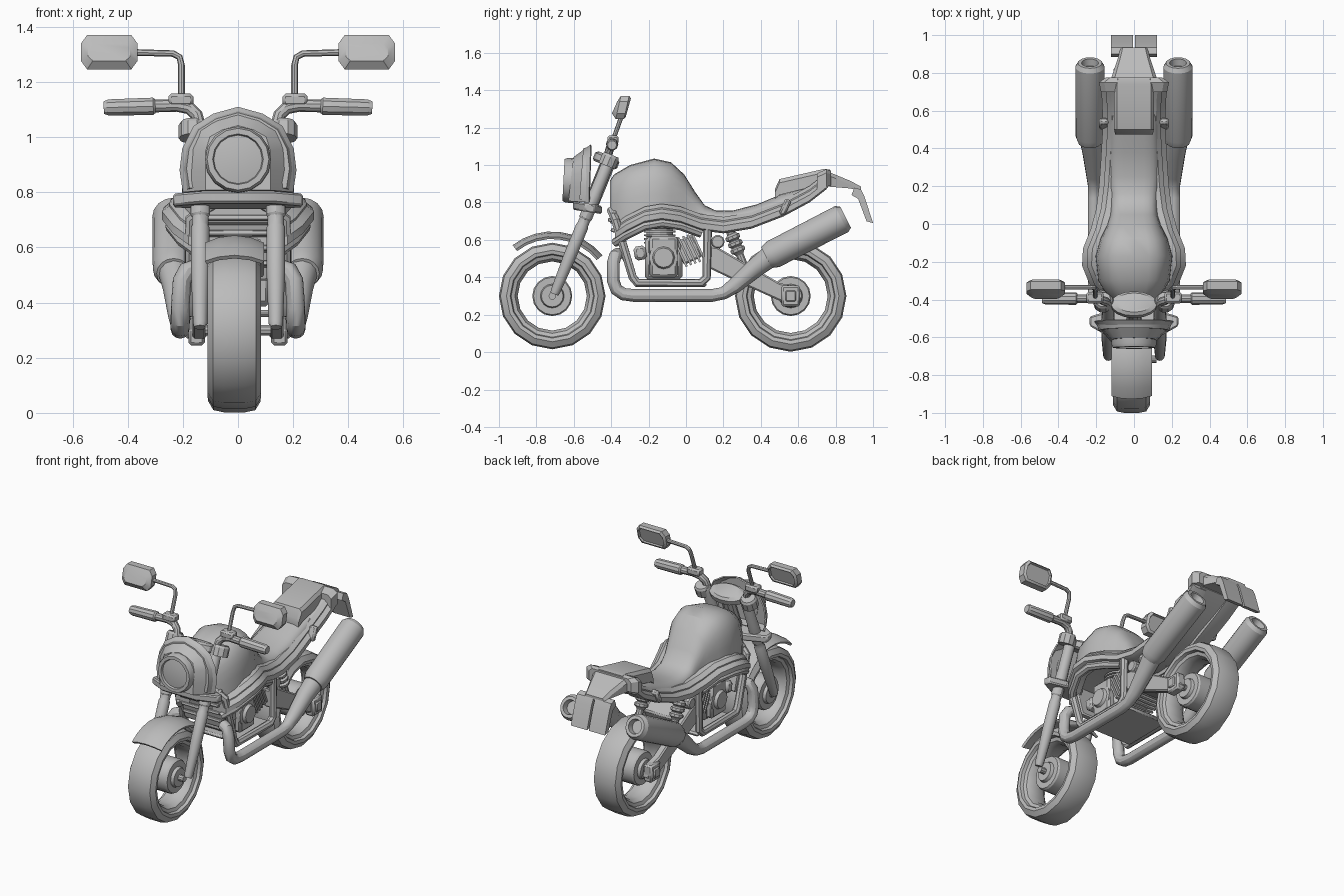
import bpy, bmesh, math
from mathutils import Vector, Matrix

if "Cube" in bpy.data.objects:
    bpy.data.objects.remove(bpy.data.objects["Cube"])

grey = bpy.data.materials.new("grey")
grey.use_nodes = True
grey.diffuse_color = (0.5, 0.5, 0.5, 1)
grey.node_tree.nodes["Principled BSDF"].inputs["Base Color"].default_value = (0.5, 0.5, 0.5, 1)
parts = []


def finish(name, bm, mirror=False, bevel=0):
    bmesh.ops.recalc_face_normals(bm, faces=bm.faces)
    mesh = bpy.data.meshes.new(name)
    bm.to_mesh(mesh)
    bm.free()
    mesh.materials.append(grey)
    ob = bpy.data.objects.new(name, mesh)
    bpy.context.collection.objects.link(ob)
    if bevel:
        mod = ob.modifiers.new("bevel", 'BEVEL')
        mod.width, mod.segments = bevel, 1
    if mirror:
        ob.modifiers.new("mirror", 'MIRROR')
    parts.append(ob)


def loft(name, rings, mirror=False, loop=False, bevel=0):
    """Skin rings of equal length; cap the ends, or join last to first."""
    bm = bmesh.new()
    rows = [[bm.verts.new(p) for p in ring] for ring in rings]
    pairs = list(zip(rows, rows[1:])) + ([(rows[-1], rows[0])] if loop else [])
    for a, b in pairs:
        for i in range(len(a)):
            j = (i + 1) % len(a)
            bm.faces.new((a[i], a[j], b[j], b[i]))
    if not loop:
        bm.faces.new(rows[0])
        bm.faces.new(rows[-1])
    finish(name, bm, mirror, bevel)


def circle(centre, axis, r, sides):
    q = Vector(axis).to_track_quat('Z', 'Y')
    return [Vector(centre) + q @ Vector((r * math.cos(t), r * math.sin(t), 0))
            for t in (2 * math.pi * i / sides for i in range(sides))]


def turned(name, a, b, profile, sides=16, mirror=False, loop=False):
    """Profile of (fraction from a to b, radius) revolved about a-b."""
    a, b = Vector(a), Vector(b)
    loft(name, [circle(a.lerp(b, t), b - a, r, sides) for t, r in profile], mirror, loop)


def tube(name, pts, radii, sides=10, mirror=True):
    """Round tube along a path, carrying its frame along without twist."""
    p = [Vector(v) for v in pts]
    if not isinstance(radii, list):
        radii = [radii] * len(p)
    rings, u = [], (p[1] - p[0]).orthogonal()
    for i, v in enumerate(p):
        back = (v - p[i - 1]).normalized() if i else Vector()
        ahead = (p[i + 1] - v).normalized() if i < len(p) - 1 else Vector()
        t = (back + ahead).normalized()
        u = (u - t * u.dot(t)).normalized()
        w = t.cross(u)
        rings.append([v + radii[i] * (u * math.cos(k) + w * math.sin(k))
                      for k in (2 * math.pi * n / sides for n in range(sides))])
    loft(name, rings, mirror)


def box(name, centre, size, tilt=0, mirror=False, bevel=0.01):
    bm = bmesh.new()
    m = Matrix.Translation(centre) @ Matrix.Rotation(math.radians(tilt), 4, 'X') @ Matrix.Diagonal((*size, 1))
    bmesh.ops.create_cube(bm, size=1, matrix=m)
    finish(name, bm, mirror, bevel)


def prism(name, outline, x0, x1, mirror=False, bevel=0):
    loft(name, [[(x, y, z) for y, z in outline] for x in (x0, x1)], mirror, bevel=bevel)


# Wheels: open ring of tyre and rim around a wide drum hub
OFF, AXLE = -0.013, 0.30
for name, y, r, w, reach in (("front", -0.715, 0.285, 0.097, .12), ("rear", 0.56, 0.298, 0.095, .165)):
    a, b = (OFF - w, y, AXLE), (OFF + w, y, AXLE)
    turned(name + "_tyre", a, b, [(0, r - .04), (.1, r - .008), (.3, r), (.7, r), (.9, r - .008), (1, r - .04),
           (.98, r - .06), (.88, r - .065), (.84, r - .085), (.7, r - .1), (.3, r - .1), (.16, r - .085),
           (.12, r - .065), (.02, r - .06)], 16, loop=True)
    turned(name + "_hub", a, b, [(0, .058), (.1, .064), (.1, .1), (.16, .107), (.84, .107), (.9, .1), (.9, .064), (1, .058)])
    turned(name + "_axle", (-reach, y, AXLE), (reach, y, AXLE), [(0, .02), (1, .02)], 10)

# Front fender follows the tyre
section = [(-.107, .318), (-.06, .337), (0, .345), (.06, .337), (.107, .318), (.1, .305), (.055, .322), (0, .33), (-.055, .322), (-.1, .305)]
loft("front_fender", [[(OFF + x, -.715 + r * math.cos(t), AXLE + r * math.sin(t)) for x, r in section]
     for t in (math.radians(39 + 89 * i / 8) for i in range(9))])

# Forks and clamps
def on_fork(z, x=.137):
    return (x, -.70 + (z - .32) * .41, z)

turned("fork_leg", on_fork(.31), on_fork(1.05), [(0, .022), (.02, .026), (.28, .034), (.49, .034), (.5, .03),
       (.54, .03), (.55, .035), (.72, .035), (.73, .033), (.97, .033), (1, .024)], 12, True)
clamp = [(.1, -.45), (.235, -.49), (.235, -.54), (.12, -.605), (-.12, -.605), (-.235, -.54), (-.235, -.49), (-.1, -.45)]
loft("lower_clamp", [[(x, y, z - .15 * (y + .53)) for x, y in clamp] for z in (.75, .795)], bevel=.008)
loft("upper_clamp", [[(v.x * 1.75, v.y, v.z) for v in circle((0, -.425 + .41 * h, 1.03 + h), (0, .38, .92), r, 16)]
     for h, r in ((-.03, .06), (-.02, .07), (.01, .07), (.022, .055))])
turned("clamp_lobe", on_fork(.995, .165), on_fork(1.055, .165), [(0, .05), (.8, .05), (1, .042)], 10, True)
tube("steering_stem", [on_fork(.77, 0), on_fork(1.03, 0)], .04, mirror=False)

# Headlight fairing
half_outer = [(.2, .80), (.212, .88), (.202, .96), (.162, 1.04), (.09, 1.085)]
half_inner = [(.115, .81), (.115, .88), (.115, .95), (.1, 1.0), (.055, 1.025)]
def arch(half, peak, scale, y_low, y_high):
    pts = half + [(0, peak)] + [(-x, z) for x, z in reversed(half)]
    return [(x * scale, y_low + (y_high - y_low) * (z - .8) / .3, .93 + (z - .93) * scale) for x, z in pts]

loft("headlight_fairing", [arch(half_outer, 1.11, .88, -.57, -.55), arch(half_outer, 1.11, .96, -.515, -.505),
     arch(half_outer, 1.11, 1, -.52, -.51), arch(half_inner, 1.04, 1.02, -.63, -.595)])
turned("headlight", (0, -.56, .915), (0, -.655, .92), [(0, .12), (.8, .12), (1, .112), (1, .092), (.86, .088), (.93, .045)])

# Handlebars, grips and mirrors
tube("handlebar", [(.14, -.42, 1.04), (.15, -.41, 1.08), (.175, -.4, 1.105), (.22, -.395, 1.115), (.33, -.395, 1.112)], .023)
turned("grip", (.30, -.395, 1.112), (.487, -.395, 1.107), [(0, .026), (.04, .033), (.9, .031), (1, .024)], 10, True)
box("control_bracket", (.207, -.39, 1.135), (.09, .06, .045), mirror=True)
tube("mirror_stem", [(.205, -.388, 1.14), (.205, -.345, 1.26), (.212, -.337, 1.29), (.235, -.335, 1.303), (.40, -.335, 1.308)], .012, 8)
octagon = [(1, .5), (.78, 1), (-.78, 1), (-1, .5), (-1, -.5), (-.78, -1), (.78, -1), (1, -.5)]
loft("mirror_housing", [[(.467 + .103 * sx * x, y + .014 * z, 1.308 + .062 * sz * z) for x, z in octagon]
     for y, sx, sz in ((-.382, .74, .5), (-.362, 1, 1), (-.318, 1, 1), (-.308, .86, .8), (-.32, .82, .74))], True)

# Tank and seat in one swept body
def shell(y, w, low, high, n=14, p=.62):
    ring = []
    for i in range(n + 1):
        c, s = math.cos(math.pi * i / n), max(0, math.sin(math.pi * i / n))
        ring.append((math.copysign(abs(c) ** p, c) * w, y, low + (high - low) * s ** p))
    return ring

loft("tank_and_seat", [shell(*s) for s in (
    (-.405, .11, .69, .92), (-.385, .14, .68, .95), (-.3, .19, .70, 1.0), (-.17, .205, .72, 1.035), (-.08, .18, .72, 1.015),
    (-.01, .145, .71, .95), (.05, .125, .69, .855), (.1, .125, .67, .785), (.16, .13, .665, .757), (.25, .138, .665, .757),
    (.38, .138, .69, .79), (.5, .132, .74, .84), (.65, .13, .81, .885), (.76, .12, .88, .92))])

# Side trim and frame rail running under tank and seat
trim = [(-.38, .18, .63), (-.32, .235, .67), (-.22, .275, .72), (-.13, .27, .735), (-.03, .23, .72), (.08, .20, .68),
        (.2, .185, .665), (.35, .175, .69), (.52, .165, .755), (.66, .17, .83), (.75, .18, .9)]
for name, inset, drop, depth in (("side_trim", 0, 0, .1), ("upper_trim", .025, .028, .085)):
    loft(name, [[(x - inset + dx, y, z + drop + dz) for dx, dz in
         ((-depth, .03), (-.025, .03), (0, .01), (0, -.02), (-.025, -.03), (-depth, -.03))] for y, x, z in trim], True)
tube("frame_rail", [(x - .035, y, z - .045) for y, x, z in trim[:6]], .024, 8)
box("strap_bracket", (.16, .53, .775), (.05, .035, .09), -25, True)

# Tail
def block(y, w, low, high):
    return [(-w, y, low), (w, y, low), (w, y, high - .02), (w * .85, y, high), (-w * .85, y, high), (-w, y, high - .02)]

loft("rear_cowl", [block(*s) for s in ((.475, .1, .82, .87), (.5, .105, .84, .925), (.74, .105, .9, .98), (.77, .1, .9, .975))])
loft("tail_hoop", [block(*s) for s in ((.7, .175, .87, .955), (.75, .185, .885, .978), (.775, .15, .89, .97))])
loft("tail_light", [block(*s) for s in ((.76, .125, .885, .965), (.88, .085, .875, .915), (.935, .07, .86, .885))])
prism("rear_flap", [(.885, .84), (.9, .88), (.935, .87), (.955, .83), (1.0, .69), (.965, .7), (.92, .82)], .006, .122, True)

# Exhausts
tube("exhaust_pipe", [(.15, -.365, .525), (.185, -.378, .515), (.203, -.388, .48), (.21, -.388, .38), (.21, -.372, .335),
     (.21, -.335, .31), (.21, -.28, .303), (.21, .14, .303), (.21, .2, .315), (.212, .26, .355), (.22, .37, .45), (.232, .46, .52)],
     [.034] * 9 + [.042, .052, .06], 12)
turned("muffler", (.233, .43, .505), (.233, .853, .722), [(0, .062), (.08, .076), (.95, .078), (1, .064), (1, .045), (.92, .04)], 16, True)

# Frame cradle, radiator and belly plate
tube("cradle", [(.09, -.4, .76), (.17, -.375, .70), (.17, -.285, .40), (.17, -.26, .37), (.17, .08, .37), (.17, .11, .40), (.17, .115, .66)], .024, 8)
prism("radiator", [(-.405, .75), (-.37, .76), (-.29, .48), (-.335, .48)], -.15, .15, bevel=.008)
for i in range(4):
    z = .54 + .055 * i
    box("radiator_slat", (0, -.355 - .015 * i, z), (.27, .035, .02), -15, bevel=.004)
box("belly_plate", (0, -.06, .36), (.32, .34, .025))

# Engine
box("crankcase", (0, -.12, .5), (.24, .2, .23), bevel=.02)
box("engine_block", (0, -.12, .51), (.31, .15, .22), bevel=.015)
turned("engine_cover", (.1, -.12, .505), (.175, -.12, .505), [(0, .078), (.7, .078), (.75, .06), (1, .052)], 12, True)
box("front_cover", (.08, -.245, .53), (.13, .065, .075), 10, True, .015)
turned("front_cylinder", (0, -.14, .58), (0, -.14, .74), [(k / 8 + d, r) for k in range(8)
       for d, r in ((0, .085), (.06, .085), (.06, .07), (.12, .07))], 12)
for i in range(5):
    t = i * .024
    box("rear_cylinder_fin", (0, -.03 + t, .53 + .35 * t), (.28, .012, .16), 25, bevel=0)
box("rear_cylinder", (0, .012, .548), (.22, .11, .13), 25)
turned("side_knob", (.08, .17, .59), (.165, .17, .59), [(0, .037), (.9, .037), (1, .03), (1, .018)], 10, True)

# Swingarm and shock absorbers
prism("swingarm", [(.1, .57), (.17, .56), (.5, .37), (.6, .345), (.615, .27), (.51, .27), (.3, .365), (.1, .46)], .115, .165, True, .008)
box("swingarm_bridge", (0, .18, .5), (.26, .14, .08), -25)
box("axle_block", (.15, .56, .3), (.06, .1, .11), 0, True)
box("axle_nut", (.175, .56, .3), (.03, .055, .06), 0, True, .006)
turned("shock", (.125, .235, .65), (.125, .31, .465), [(0, .025), (.1, .025)] + [(.12 + k * .18 + d, r) for k in range(3)
       for d, r in ((0, .03), (.04, .042), (.12, .042), (.16, .03))] + [(.7, .022), (1, .022)], 10, True)

# Shading
bpy.ops.object.select_all(action='DESELECT')
for ob in parts:
    ob.select_set(True)
bpy.context.view_layer.objects.active = parts[0]
bpy.ops.object.shade_smooth_by_angle(angle=math.radians(30))
